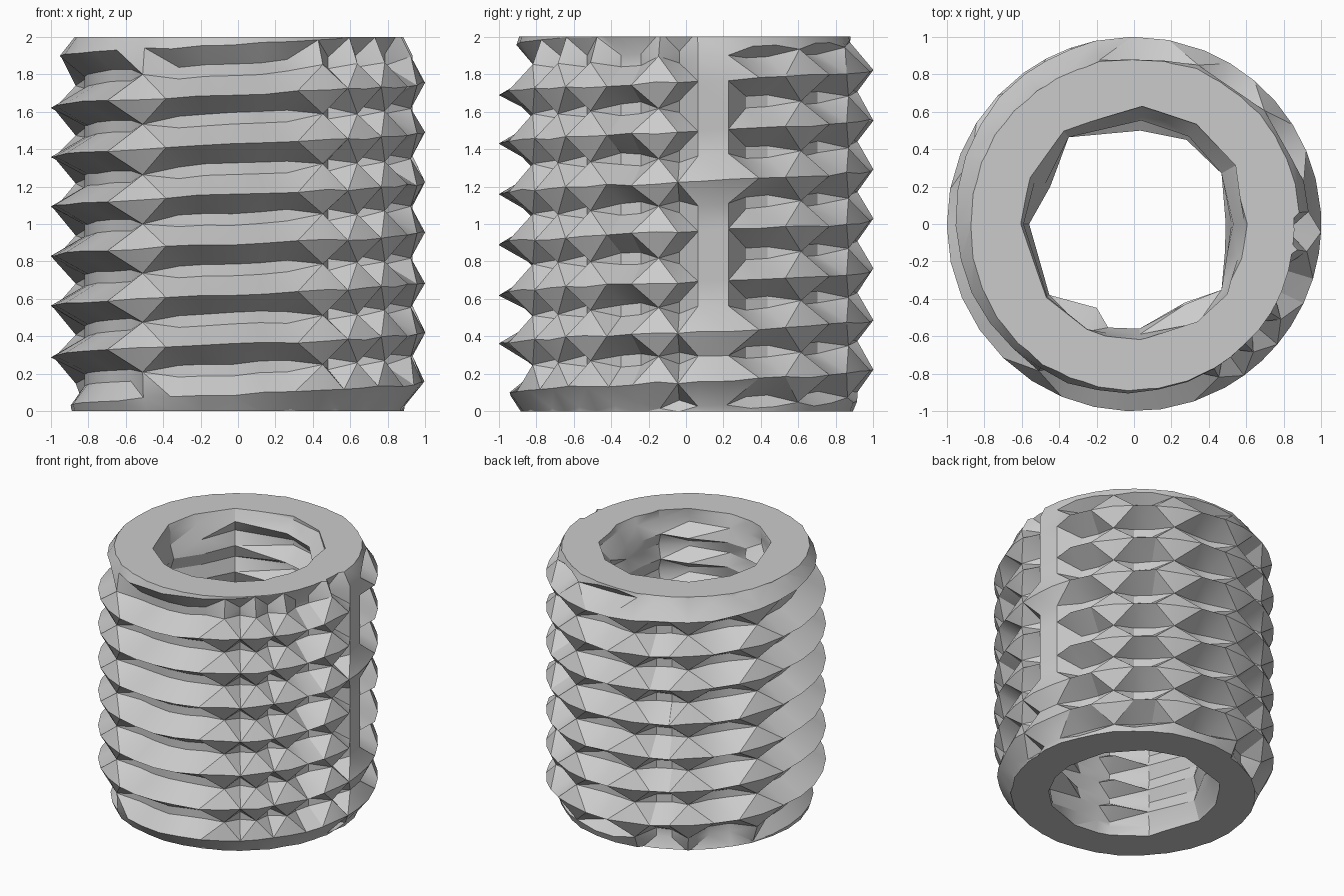
import bpy, bmesh, math, random

random.seed(4)
if "Cube" in bpy.data.objects:
    bpy.data.objects.remove(bpy.data.objects["Cube"])

HEIGHT = 2.0
CREST, ROOT, FILLED_ROOT, WORN = 1.0, 0.82, 0.935, 0.935
INNER_ROOT = 0.63


def outer_columns():
    """Angles with (crest, root) radii; the groove is nearly filled at the pinches."""
    pinches = [4, 14, 41, 68, 102, 126, 158, 237, 299, 313, 327, 351]
    columns = []
    for a, b in zip(pinches, pinches[1:] + [pinches[0] + 360]):
        columns.append((a, CREST, FILLED_ROOT))
        count = (b - a) // 12
        for k in range(count):
            columns.append((a + (b - a) * (k + 1) / (count + 1), CREST, ROOT))
    return columns


def inner_columns():
    """Uneven bore: crests vary and some stretches of wall are filled."""
    crests = {0: .49, 30: .54, 58: .53, 86: .50, 127: .58, 156: .49, 180: .56,
              220: .59, 246: .49, 256: .57, 273: .56, 303: .50, 323: .585, 342: .51}
    filled = (0, 156, 180, 256, 273, 342)
    return [(a, c, c + 0.03 if a in filled else INNER_ROOT)
            for a, c in crests.items()]


def add_thread(bm, columns, pitch, start, profile, limit, wobble):
    """Right-handed helical sheet; profile is a list of (height, is_crest) in one turn."""
    turns = int(HEIGHT / pitch) + 5
    roots = [h for h, is_crest in profile if not is_crest]
    groove_centre = sum(roots) / len(roots)
    first = columns[0]
    grid = []
    for i, (angle, crest, root) in enumerate(
            columns + [(first[0] + 360, first[1], first[2])]):
        a = math.radians(angle)
        pinched = abs(crest - root) < 0.1
        column = []
        for turn in range(-3, turns):
            # Uneven turns, except on the seam so that it still closes
            shift = random.uniform(-wobble, wobble) if 0 < i < len(columns) else 0
            for height, is_crest in profile:
                if pinched and not is_crest:
                    height = groove_centre
                z = start + pitch * (angle / 360 + turn) + height + shift
                r = limit(crest if is_crest else root, z, angle % 360)
                column.append(bm.verts.new((r * math.cos(a), r * math.sin(a), z)))
        grid.append(column)
    for left, right in zip(grid, grid[1:]):
        for j in range(len(left) - 1):
            bm.faces.new((left[j], right[j], right[j + 1], left[j + 1]))


def outer_limit(r, z, angle):
    """Chamfer the ends, run the groove out before them and wear an upright strip."""
    if 3 < angle < 15 and (0.55 < z < 1.2 or 1.35 < z < 1.95):
        r = min(r, WORN)
    d = min(z, HEIGHT - z)
    chamfer = 0.87 + 0.8 * max(d, 0)
    return chamfer if d < 0.06 else min(r, chamfer)


def inner_limit(r, z, angle):
    """Widen the mouths of the bore."""
    d = min(z, HEIGHT - z)
    return max(r, 0.62 - 0.6 * max(d, 0))


bm = bmesh.new()

# Outer thread
pitch = 0.267
add_thread(bm, outer_columns(), pitch, 0.29 - pitch / 2,
           [(0, True), (0.105, False), (0.167, False)], outer_limit, 0.008)

# Inner thread of the bore
add_thread(bm, inner_columns(), 0.2, 0.05,
           [(0, True), (0.08, False), (0.12, False)], inner_limit, 0.008)

bmesh.ops.remove_doubles(bm, verts=bm.verts[:], dist=0.0005)
bmesh.ops.triangulate(bm, faces=bm.faces[:])

# Trim both ends flat and close them with rings
for z, direction in ((0.0, -1), (HEIGHT, 1)):
    bmesh.ops.bisect_plane(bm, geom=bm.verts[:] + bm.edges[:] + bm.faces[:],
                           plane_co=(0, 0, z), plane_no=(0, 0, direction),
                           clear_outer=True)
for z in (0.0, HEIGHT):
    rim = [e for e in bm.edges if e.is_boundary
           and all(abs(v.co.z - z) < 0.001 for v in e.verts)]
    bmesh.ops.triangle_fill(bm, edges=rim, use_beauty=True, normal=(0, 0, 1))
bmesh.ops.recalc_face_normals(bm, faces=bm.faces[:])

mesh = bpy.data.meshes.new("threaded_sleeve")
bm.to_mesh(mesh)
bm.free()
sleeve = bpy.data.objects.new("threaded_sleeve", mesh)
bpy.context.collection.objects.link(sleeve)

# Plain grey metal
grey = bpy.data.materials.new("light_grey")
grey.use_nodes = True
colour = (0.6, 0.6, 0.6, 1)
grey.diffuse_color = colour
grey.node_tree.nodes["Principled BSDF"].inputs["Base Color"].default_value = colour
mesh.materials.append(grey)

bpy.ops.object.select_all(action='DESELECT')
sleeve.select_set(True)
bpy.context.view_layer.objects.active = sleeve
bpy.ops.object.shade_smooth_by_angle(angle=math.radians(28))
